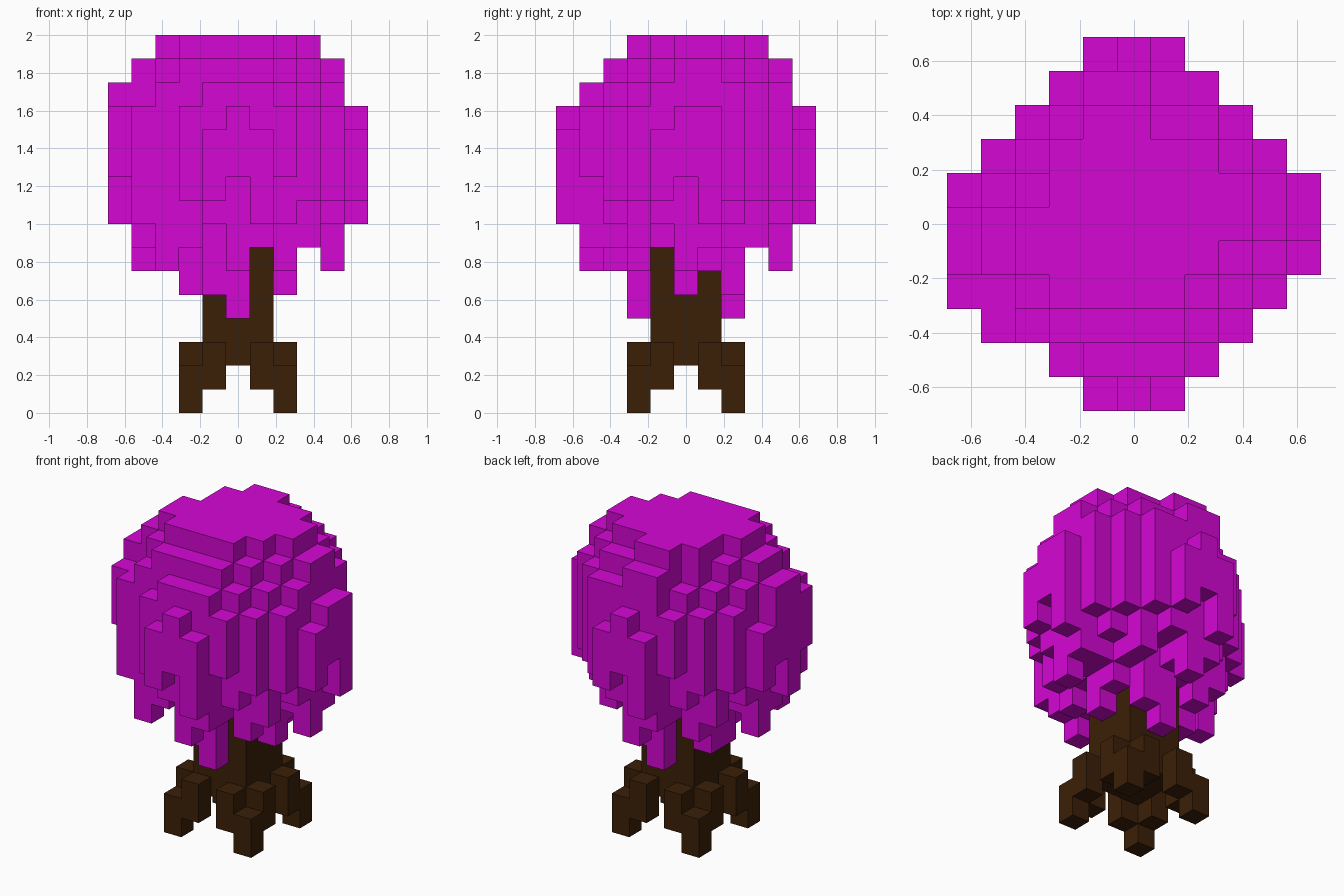
import bpy, bmesh
from mathutils import Vector

cube = bpy.data.objects.get("Cube")
if cube:
    bpy.data.objects.remove(cube, do_unlink=True)

S = 0.125  # block size
AXES = [Vector(a) for a in ((1, 0, 0), (0, 1, 0), (0, 0, 1))]


def material(name, rgb):
    m = bpy.data.materials.new(name)
    m.use_nodes = True
    m.diffuse_color = (*rgb, 1)
    bsdf = next(n for n in m.node_tree.nodes if n.type == 'BSDF_PRINCIPLED')
    bsdf.inputs["Base Color"].default_value = (*rgb, 1)
    bsdf.inputs["Roughness"].default_value = 0.9
    return m


def block_object(name, cells, hidden, mat):
    """Skin a set of blocks, keeping only the faces that are exposed."""
    bm = bmesh.new()
    for c in cells:
        centre = Vector(c) + Vector((0, 0, 0.5))
        for i in range(3):
            for sign in (1, -1):
                n = AXES[i] * sign
                beside = tuple(int(v) for v in Vector(c) + n)
                if beside in cells or beside in hidden:
                    continue
                u = AXES[(i + 1) % 3] * sign / 2
                v = AXES[(i + 2) % 3] / 2
                mid = centre + n / 2
                corners = (mid - u - v, mid + u - v, mid + u + v, mid - u + v)
                bm.faces.new([bm.verts.new(p * S) for p in corners])
    bmesh.ops.remove_doubles(bm, verts=bm.verts, dist=S / 100)
    mesh = bpy.data.meshes.new(name)
    bm.to_mesh(mesh)
    bm.free()
    mesh.materials.append(mat)
    obj = bpy.data.objects.new(name, mesh)
    bpy.context.collection.objects.link(obj)


def quarter(x, y):
    """Turn a column into the +x quarter: distance out and step sideways."""
    if abs(x) >= abs(y):
        return (x, y) if x >= 0 else (-x, -y)
    return (y, -x) if y > 0 else (-y, x)


# Trunk core and four splayed roots
trunk = {(x, y, z) for x in (-1, 0, 1) for y in (-1, 0, 1) for z in range(2, 7)}
for sx in (-1, 1):
    for sy in (-1, 1):
        for low in (0, 1):
            trunk.add((2 * sx, 2 * sy, low))
            trunk.add((sx, 2 * sy, low + 1))
            trunk.add((2 * sx, sy, low + 1))

# Crown: top and bottom of each column in one quarter, ring by ring
tops = [[16], [16] * 3, [16] * 5, [14, 15, 15, 16, 16, 15, 14],
        [13, 14, 15, 15, 13], [12, 13, 13]]
bottoms = [[6], [6] * 3, [7, 5, 4, 7, 7], [9, 7, 8, 7, 7, 8, 9],
           [9, 8, 6, 7, 9], [9, 10, 8]]
columns = {}
for x in range(-5, 6):
    for y in range(-5, 6):
        r, t = quarter(x, y)
        half = len(tops[r]) // 2
        if abs(t) <= half:
            columns[x, y] = (bottoms[r][t + half], min(tops[r][t + half], 18 + y))

# Stepped columns shared by the front left and back right corners
for s in (1, -1):
    columns.update({(2 * s, -2 * s): (6, 15), (2 * s, -3 * s): (8, 14),
                    (3 * s, -2 * s): (7, 14), (3 * s, -3 * s): (9, 13),
                    (2 * s, -4 * s): (10, 13), (s, -5 * s): (8, 12)})

# Uneven columns that break the symmetry
columns.update({(-5, -2): (10, 13), (-5, -1): (8, 14), (-5, 0): (10, 14),
                (-4, -3): (8, 13), (-3, -3): (6, 14),
                (2, 4): (9, 14), (4, 2): (9, 14),
                (2, -1): (7, 16), (2, 0): (5, 16), (2, 1): (6, 16),
                (-2, 0): (5, 16), (-2, 2): (6, 16)})
crown = {(x, y, z) for (x, y), (low, high) in columns.items()
         for z in range(low, high)} - trunk

block_object("trunk", trunk, crown, material("dark_brown_bark", (0.044, 0.014, 0.002)))
block_object("leaf_crown", crown, trunk, material("magenta_leaves", (0.66, 0.002, 0.66)))
